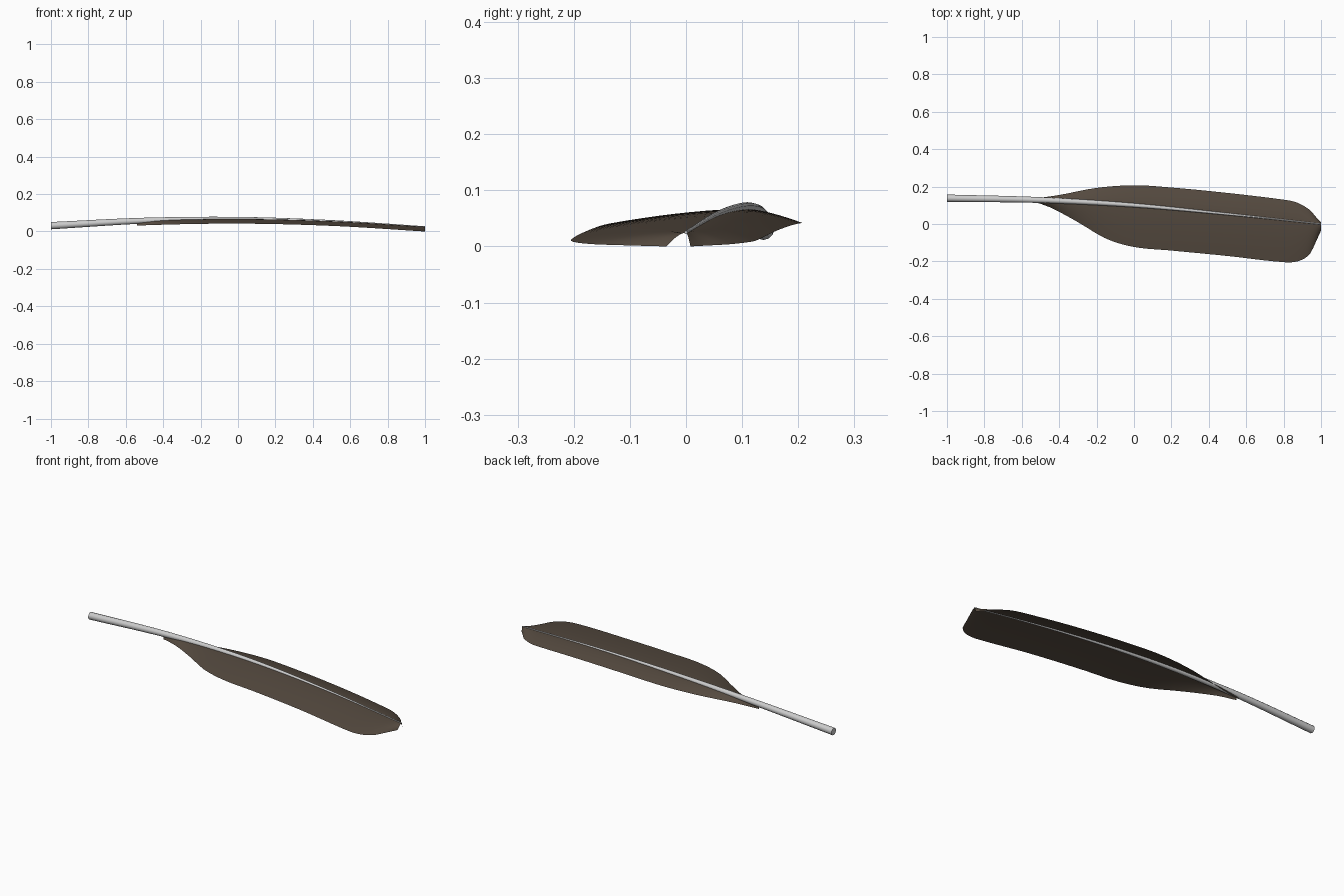
import bpy, bmesh, math
from mathutils import Vector

if "Cube" in bpy.data.objects:
    bpy.data.objects.remove(bpy.data.objects["Cube"])

def curve(pts, x):
    """Smooth (Hermite) interpolation through (x, value) points."""
    if x <= pts[0][0]: return pts[0][1]
    if x >= pts[-1][0]: return pts[-1][1]
    i = max(k for k in range(len(pts) - 1) if pts[k][0] <= x)
    def slope(k):
        a, b = pts[max(k - 1, 0)], pts[min(k + 1, len(pts) - 1)]
        return (b[1] - a[1]) / (b[0] - a[0])
    (x0, v0), (x1, v1) = pts[i], pts[i + 1]
    h = x1 - x0
    t = (x - x0) / h
    return ((2*t**3 - 3*t*t + 1) * v0 + (t**3 - 2*t*t + t) * h * slope(i)
            + (3*t*t - 2*t**3) * v1 + (t**3 - t*t) * h * slope(i + 1))

# Shaft centre line, thickness and the two vane outlines, all along x
shaft_y = [(-1, .138), (-.5, .128), (0, .1), (.5, .053), (1, .0)]
shaft_z = [(-1, .031), (-.5, .058), (0, .067), (.5, .055), (1, .025)]
radius = [(-1, .0195), (-.5, .0155), (0, .011), (.5, .006), (1, .003)]
back_edge = [(-.54, .135), (-.4, .155), (-.2, .193), (0, .207), (.2, .195), (.5, .166),
             (.8, .13), (.87, .115), (.94, .075), (.975, .035), (1, .008)]
front_edge = [(-.54, .12), (-.45, .09), (-.3, .01), (-.15, -.078), (0, -.123), (.2, -.142),
              (.5, -.171), (.8, -.204), (.88, -.198), (.94, -.16), (.975, -.09), (1, -.035)]

def centre(x):
    return Vector((x, curve(shaft_y, x), curve(shaft_z, x)))

def loft(name, rows, closed=False, color=None):
    bm = bmesh.new()
    rings = [[bm.verts.new(p) for p in row] for row in rows]
    n = len(rings[0])
    for a, b in zip(rings, rings[1:]):
        for j in range(n if closed else n - 1):
            k = (j + 1) % n
            bm.faces.new((a[j], b[j], b[k], a[k]))
    if closed:
        bm.faces.new(rings[0])
        bm.faces.new(rings[-1])
        bmesh.ops.recalc_face_normals(bm, faces=bm.faces)
    me = bpy.data.meshes.new(name)
    bm.to_mesh(me)
    bm.free()
    ob = bpy.data.objects.new(name, me)
    bpy.context.collection.objects.link(ob)
    if color:
        mat = bpy.data.materials.new(name + "_colour")
        mat.diffuse_color = color
        mat.use_nodes = True
        mat.node_tree.nodes["Principled BSDF"].inputs["Base Color"].default_value = mat.diffuse_color
        me.materials.append(mat)
    bpy.ops.object.select_all(action='DESELECT')
    bpy.context.view_layer.objects.active = ob
    ob.select_set(True)
    bpy.ops.object.shade_smooth_by_angle(angle=math.radians(40))
    return ob

# Quill shaft: tapered round tube
rows = []
for i in range(33):
    x = -1 + i / 16
    r = curve(radius, x)
    rows.append([centre(x) + Vector((0, r * math.cos(a), r * math.sin(a)))
                 for a in (math.tau * j / 12 for j in range(12))])
loft("quill_shaft", rows, closed=True)

# Vanes: thin sheets drooping from the shaft to each outline
STEPS = 8
def vane(name, edge, side):
    xs = [-.54 + 1.34 * i / 28 for i in range(28)] + [.8 + .2 * i / 14 for i in range(15)]
    rows = []
    for x in xs:
        c, ye = centre(x), curve(edge, x)
        row = [Vector((x, c.y + (ye - c.y) * f, c.z - .025 * f ** 1.6))
               for f in (j / STEPS for j in range(STEPS + 1))]
        rows.append(row if side < 0 else row[::-1])
    # Keep the upper surface facing up
    return loft(name, [r[::-1] for r in rows], color=(.09, .068, .05, 1))

vane("back_vane", back_edge, 1)
vane("front_vane", front_edge, -1)
